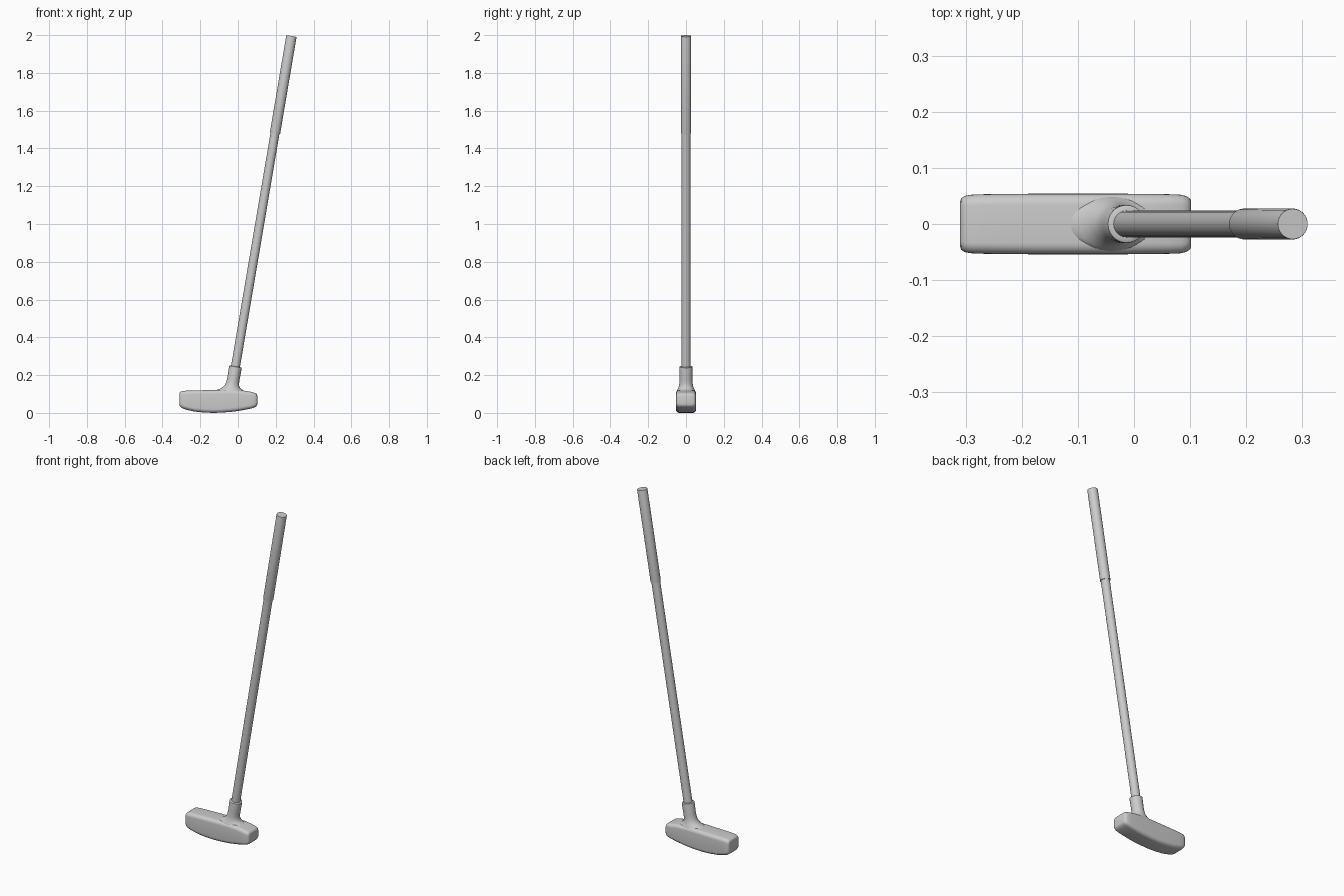
import bpy, bmesh, math
from mathutils import Vector

if "Cube" in bpy.data.objects:
    bpy.data.objects.remove(bpy.data.objects["Cube"])

LEAN = math.radians(9.6)
NECK = Vector((-0.013, 0, 0.245))          # centre of the hosel mouth
AXIS = Vector((math.sin(LEAN), 0, math.cos(LEAN)))


def loft(name, rings):
    """Skin a stack of equal-length point rings and cap both ends."""
    bm = bmesh.new()
    rows = [[bm.verts.new(p) for p in ring] for ring in rings]
    n = len(rows[0])
    for a, b in zip(rows, rows[1:]):
        for i in range(n):
            j = (i + 1) % n
            bm.faces.new((a[i], a[j], b[j], b[i]))
    bm.faces.new(rows[0][::-1])
    bm.faces.new(rows[-1])
    bmesh.ops.recalc_face_normals(bm, faces=bm.faces[:])
    mesh = bpy.data.meshes.new(name)
    bm.to_mesh(mesh)
    bm.free()
    obj = bpy.data.objects.new(name, mesh)
    bpy.context.collection.objects.link(obj)
    bpy.ops.object.select_all(action='DESELECT')
    obj.select_set(True)
    bpy.context.view_layer.objects.active = obj
    bpy.ops.object.shade_smooth_by_angle(angle=math.radians(40))
    return obj


def ellipse(centre, rx, ry, tilt, n=40):
    side = Vector((math.cos(tilt), 0, -math.sin(tilt)))
    c = Vector(centre)
    return [c + side * rx * math.cos(t) + Vector((0, ry * math.sin(t), 0))
            for t in (2 * math.pi * i / n for i in range(n))]


def tube(name, profile):
    """Round part on the leaning axis from (distance, radius) pairs."""
    return loft(name, [ellipse(NECK + AXIS * d, r, r, LEAN) for d, r in profile])


def rounded_section(x, lo, hi, half, r, steps=6):
    pts = []
    for k, (sy, top) in enumerate(((1, 1), (-1, 1), (-1, 0), (1, 0))):
        cz = hi - r if top else lo + r
        for s in range(steps + 1):
            a = math.pi / 2 * (k + s / steps)
            pts.append(Vector((x, sy * (half - r) + r * math.cos(a), cz + r * math.sin(a))))
    return pts


# Putter head: x, bottom, top, half width, corner radius
head = [
    (-0.310, 0.047, 0.102, 0.040, 0.014), (-0.308, 0.040, 0.108, 0.046, 0.016),
    (-0.302, 0.033, 0.113, 0.050, 0.018), (-0.292, 0.027, 0.116, 0.052, 0.019),
    (-0.270, 0.020, 0.118, 0.053, 0.020), (-0.230, 0.011, 0.119, 0.0535, 0.020),
    (-0.180, 0.006, 0.120, 0.054, 0.020), (-0.130, 0.004, 0.121, 0.054, 0.020),
    (-0.080, 0.006, 0.122, 0.054, 0.020), (-0.020, 0.011, 0.122, 0.054, 0.020),
    (0.030, 0.019, 0.118, 0.0535, 0.020), (0.065, 0.026, 0.112, 0.053, 0.019),
    (0.085, 0.032, 0.107, 0.052, 0.018), (0.095, 0.037, 0.103, 0.049, 0.017),
    (0.100, 0.043, 0.098, 0.045, 0.015), (0.102, 0.050, 0.092, 0.039, 0.013),
]
# Bottom of the sole stands on the ground
loft("putter_head", [rounded_section(x, lo - 0.004, hi, w, r) for x, lo, hi, w, r in head])

# Hosel flaring out of the head: x, z, radius x, radius y, share of lean
neck = [
    (-0.040, 0.105, 0.095, 0.050, 0.2), (-0.038, 0.117, 0.080, 0.048, 0.2),
    (-0.036, 0.124, 0.061, 0.045, 0.3), (-0.034, 0.133, 0.047, 0.041, 0.4),
    (-0.031, 0.145, 0.038, 0.037, 0.6), (-0.028, 0.160, 0.034, 0.0345, 0.8),
    (-0.024, 0.180, 0.033, 0.0335, 1.0),
]
rings = [ellipse((x, 0, z), rx, ry, LEAN * s) for x, z, rx, ry, s in neck]
rings += [ellipse(NECK + AXIS * d, r, r, LEAN)
          for d, r in ((-0.006, 0.034), (-0.001, 0.0335), (0.001, 0.031), (0.001, 0.022))]
loft("hosel", rings)

# Shaft and grip
tube("shaft", [(-0.06, 0.0237), (1.27, 0.0237)])
tube("grip", [(1.252, 0.0235), (1.252, 0.0268), (1.256, 0.0274),
              (1.771, 0.0276), (1.775, 0.0268)])
